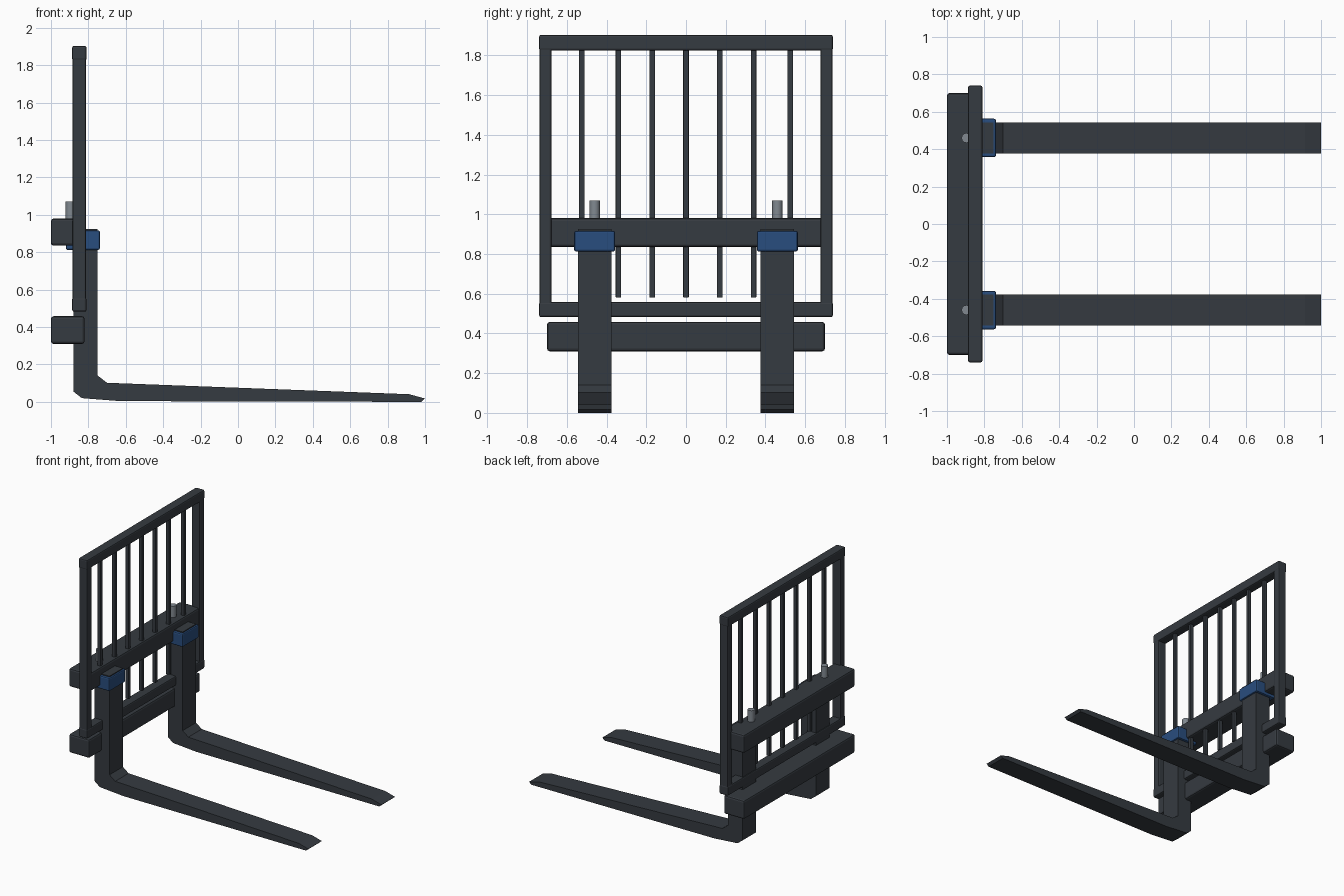
import bpy, bmesh
from mathutils import Matrix, Vector

if "Cube" in bpy.data.objects:
    bpy.data.objects.remove(bpy.data.objects["Cube"])


def material(name, rgb):
    m = bpy.data.materials.new(name)
    m.diffuse_color = (*rgb, 1)
    m.use_nodes = True
    m.node_tree.nodes["Principled BSDF"].inputs["Base Color"].default_value = m.diffuse_color
    return m


STEEL = material("dark_steel", (0.036, 0.043, 0.052))
BLUE = material("blue_paint", (0.022, 0.075, 0.21))
PIN = material("bare_metal", (0.22, 0.25, 0.28))


def finish(name, bm, mat, bevel=0.0):
    bmesh.ops.recalc_face_normals(bm, faces=bm.faces)
    me = bpy.data.meshes.new(name)
    bm.to_mesh(me)
    bm.free()
    me.materials.append(mat)
    ob = bpy.data.objects.new(name, me)
    bpy.context.collection.objects.link(ob)
    if bevel:
        mod = ob.modifiers.new("bevel", 'BEVEL')
        mod.width = bevel
        mod.segments = 2
    return ob


def box(name, x, y, z, mat=STEEL, bevel=0.0):
    """Box from (min, max) ranges on each axis."""
    bm = bmesh.new()
    size = Vector([r[1] - r[0] for r in (x, y, z)])
    mid = Vector([(r[0] + r[1]) / 2 for r in (x, y, z)])
    bmesh.ops.create_cube(bm, size=1, matrix=Matrix.Translation(mid) @ Matrix.Diagonal((*size, 1)))
    return finish(name, bm, mat, bevel)


# carriage crossbars
box("upper_carriage_bar", (-1, -0.82), (-0.70, 0.70), (0.835, 0.98), bevel=0.014)
box("lower_carriage_bar", (-1, -0.82), (-0.70, 0.70), (0.31, 0.458), bevel=0.014)

# load backrest frame
box("backrest_top_rail", (-0.887, -0.81), (-0.74, 0.74), (1.825, 1.903), bevel=0.01)
box("backrest_bottom_rail", (-0.887, -0.81), (-0.74, 0.74), (0.482, 0.558), bevel=0.01)
for side in (-1, 1):
    box("backrest_post", (-0.884, -0.812), sorted((side * 0.678, side * 0.738)),
        (0.486, 1.875), bevel=0.008)

# backrest vertical bars
for y in (-0.525, -0.34, -0.17, 0, 0.17, 0.34, 0.525):
    box("backrest_bar", (-0.862, -0.834), (y - 0.014, y + 0.014), (0.58, 1.84), bevel=0.003)

# fork side profile (x, z)
PROFILE = [(-0.88, 0.925), (-0.88, 0.055), (-0.835, 0.02), (-0.63, 0.004), (0.98, 0.0),
           (1.0, 0.018), (0.915, 0.041), (-0.70, 0.102), (-0.75, 0.14), (-0.75, 0.925)]

for side in (-1, 1):
    c = side * 0.46
    # fork
    bm = bmesh.new()
    face = bm.faces.new([bm.verts.new((x, c - 0.084, z)) for x, z in PROFILE])
    new = bmesh.ops.extrude_face_region(bm, geom=[face])["geom"]
    bmesh.ops.translate(bm, vec=(0, 0.168, 0),
                        verts=[g for g in new if isinstance(g, bmesh.types.BMVert)])
    finish("fork", bm, STEEL)
    # fork hook
    box("fork_hook", (-0.92, -0.738), (c - 0.103, c + 0.103), (0.812, 0.917), BLUE, 0.01)
    # locking pin
    bm = bmesh.new()
    bmesh.ops.create_cone(bm, cap_ends=True, segments=16, radius1=0.026, radius2=0.026,
                          depth=0.2, matrix=Matrix.Translation((-0.896, c, 0.97)))
    pin = finish("locking_pin", bm, PIN)
    bpy.context.view_layer.objects.active = pin
    pin.select_set(True)
    bpy.ops.object.shade_smooth_by_angle()
    pin.select_set(False)
